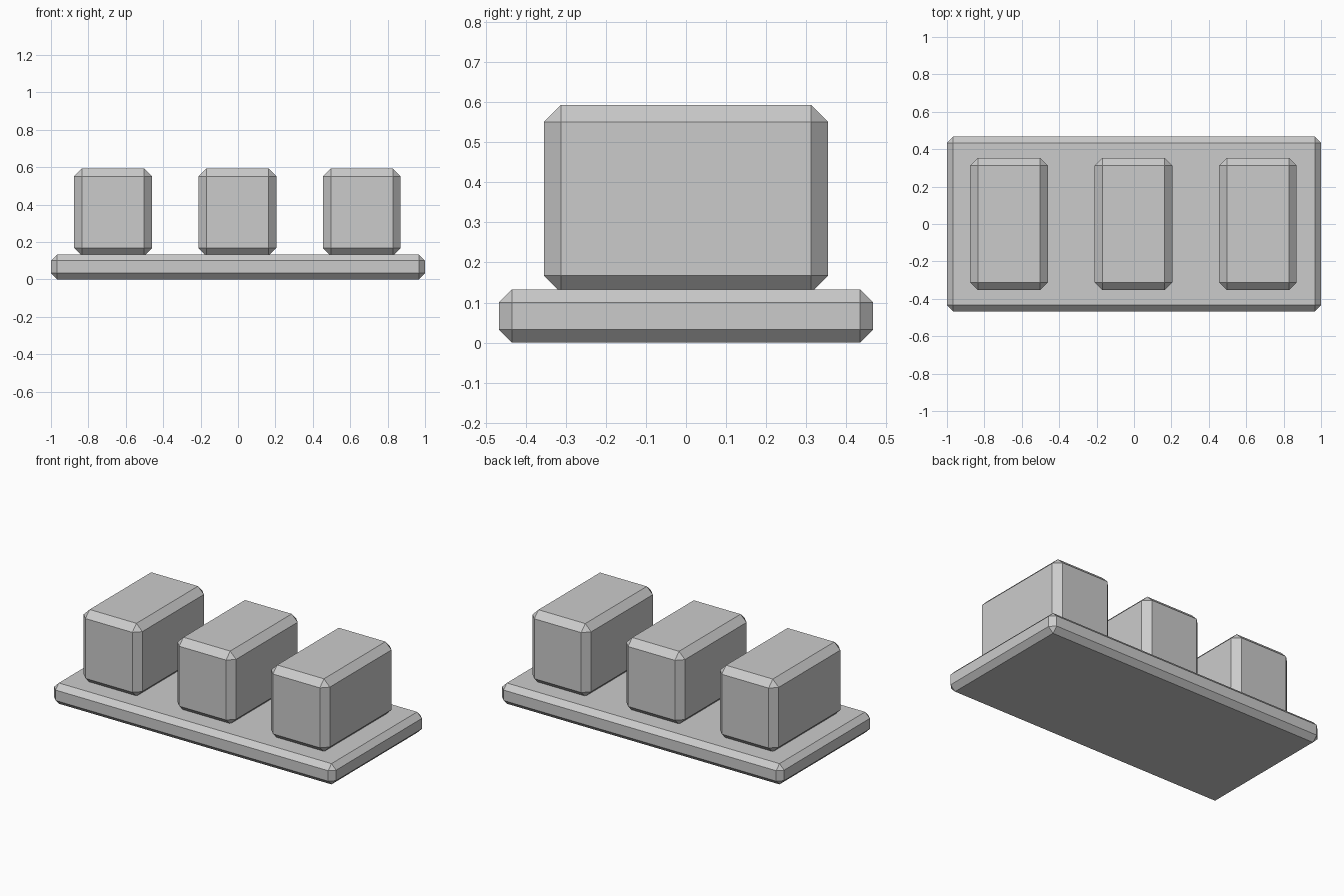
import bpy

if "Cube" in bpy.data.objects:
    bpy.data.objects.remove(bpy.data.objects["Cube"], do_unlink=True)

grey = bpy.data.materials.new("light_grey")
grey.use_nodes = True
colour = (0.6, 0.6, 0.6, 1)
grey.diffuse_color = colour
grey.node_tree.nodes["Principled BSDF"].inputs["Base Color"].default_value = colour


def chamfered_box(name, x, size, bottom, chamfer):
    """Box with every edge cut flat, standing at the given height."""
    bpy.ops.mesh.primitive_cube_add(size=1, location=(x, 0, bottom + size[2] / 2))
    box = bpy.context.object
    box.name = name
    box.scale = size
    bpy.ops.object.transform_apply(location=False, rotation=False, scale=True)
    bevel = box.modifiers.new("chamfer", "BEVEL")
    bevel.width = chamfer
    bevel.segments = 1
    bevel.limit_method = "NONE"
    box.data.materials.append(grey)
    return box


# Flat base slab
chamfered_box("base_slab", 0, (2, 0.934, 0.133), 0, 0.033)

# Row of three blocks, sunk slightly into the slab
for i, side in enumerate(("right", "middle", "left")):
    chamfered_box(side + "_block", -0.003 + (i - 1) * 0.665,
                  (0.416, 0.708, 0.468), 0.125, 0.042)
